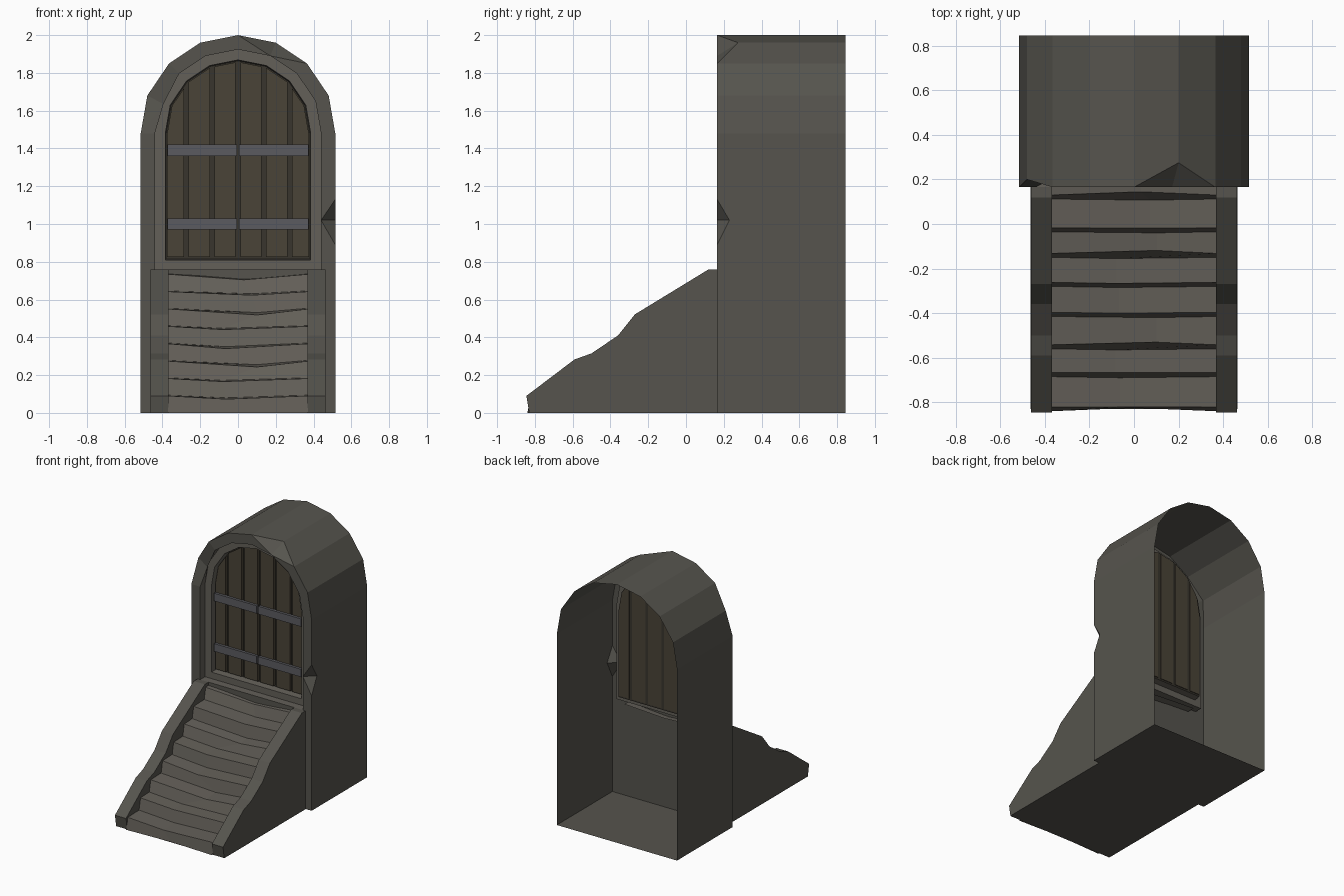
import bpy, random

if "Cube" in bpy.data.objects:
    bpy.data.objects.remove(bpy.data.objects["Cube"])
random.seed(4)


def material(name, c):
    m = bpy.data.materials.new(name)
    m.diffuse_color = (*c, 1)
    m.use_nodes = True
    m.node_tree.nodes["Principled BSDF"].inputs["Base Color"].default_value = m.diffuse_color
    return m


STONE = material("stone", (0.092, 0.088, 0.075))
TRIM = material("worn_stone", (0.125, 0.115, 0.098))
WOOD = material("wood", (0.068, 0.056, 0.038))
DARK = material("dark_gap", (0.04, 0.035, 0.026))
IRON = material("iron", (0.105, 0.105, 0.115))

HALF = [(0.515, 0), (0.48, 0.2), (0.365, 0.37), (0.2, 0.48), (0, 0.52)]


def arch(r, y, bottom, side=()):
    """Arch outline from bottom right over the top to bottom left."""
    s = r / 0.515
    curve = [(x * s, 1.48 + z * s) for x, z in HALF]
    right = [(r, bottom)] + [(r, z) for z in side] + curve
    left = [(-x, z) for x, z in curve[-2::-1]] + [(-r, bottom)]
    return [[x, y, z] for x, z in right + left]


def make(name, verts, faces, mat):
    me = bpy.data.meshes.new(name)
    me.from_pydata(verts, [], faces)
    me.materials.append(mat)
    ob = bpy.data.objects.new(name, me)
    bpy.context.collection.objects.link(ob)
    return ob


def loft(name, rings, mat, closed=False, split=()):
    """Bridge equal rings; quads touching a chipped index are split around it."""
    n = len(rings[0])
    faces = []
    for k in range(len(rings) - 1):
        for i in range(n if closed else n - 1):
            j = (i + 1) % n
            a, b, c, d = k * n + i, k * n + j, k * n + n + j, k * n + n + i
            if j in split:
                faces += [(a, b, c), (a, c, d)]
            elif i in split:
                faces += [(a, b, d), (b, c, d)]
            else:
                faces.append((a, b, c, d))
    return make(name, [v for r in rings for v in r], faces, mat)


def prism(name, outline, lo, hi, axis, mat):
    """Extrude a 2D outline along axis 0 (x) or 1 (y)."""
    n = len(outline)
    put = (lambda p, t: (t, *p)) if axis == 0 else (lambda p, t: (p[0], t, p[1]))
    verts = [put(p, lo) for p in outline] + [put(p, hi) for p in outline]
    faces = [tuple(range(n)), tuple(range(2 * n - 1, n - 1, -1))]
    faces += [(i, i + n, (i + 1) % n + n, (i + 1) % n) for i in range(n)]
    return make(name, verts, faces, mat)


# Open-backed arch shell and front frame, with three chipped corners
side = (0.89, 1.02, 1.13)
back = arch(0.515, 0.845, 0, side)
front = arch(0.515, 0.165, 0, side)
inner = arch(0.44, 0.165, 0, side)
front[2][1] = 0.23
front[7][1] = 0.275
front[11][1] = 0.20
inner[11] = [-0.395, 0.19, 1.635]
loft("arch_shell", [back, front], STONE)
loft("arch_front", [front, inner], STONE, split=(2, 7, 11))

# Stepped inner trim around the doorway, including the sill
lip = arch(0.44, 0.165, 0.76)
lip[-3] = list(inner[11])
loft("door_trim", [lip, arch(0.44, 0.225, 0.76), arch(0.385, 0.225, 0.81),
                   arch(0.38, 0.28, 0.815)], TRIM, closed=True)

# Wall below the door and the floor
make("lower_wall", [(-0.44, 0.165, 0), (0.44, 0.165, 0), (0.44, 0.165, 0.76), (-0.44, 0.165, 0.76)],
     [(0, 1, 2, 3)], STONE)
make("floor", [(-0.515, 0.165, 0), (0.515, 0.165, 0), (0.515, 0.845, 0), (-0.515, 0.845, 0),
               (-0.465, -0.83, 0), (0.465, -0.83, 0), (0.465, 0.165, 0), (-0.465, 0.165, 0)],
     [(3, 2, 1, 0), (7, 6, 5, 4)], STONE)

# Door backing and planks that follow the arch
back_panel = arch(0.382, 0.28, 0.812)
make("door_backing", back_panel, [tuple(range(len(back_panel)))], DARK)
s = 0.375 / 0.515
top = sorted((x * s, 1.48 + z * s) for x, z in HALF)


def top_at(x):
    x = abs(x)
    for (x0, z0), (x1, z1) in zip(top, top[1:]):
        if x <= x1:
            return z0 + (z1 - z0) * (x - x0) / (x1 - x0)
    return top[-1][1]


edges = [-0.387, -0.275, -0.137, 0, 0.137, 0.275, 0.387]
for a, b in zip(edges, edges[1:]):
    a, b = a + 0.012, b - 0.012
    mids = sorted([x for x, _ in top if a < x < b] + [-x for x, _ in top if a < -x < b], reverse=True)
    line = [(a, 0.825), (b, 0.825)] + [(x, top_at(x)) for x in [b] + mids + [a]]
    prism("door_plank", line, 0.258, 0.285, 1, WOOD)

# Iron straps, one pair per height
for z in (0.97, 1.36):
    for sgn in (-1, 1):
        x0, x1 = sorted((sgn * 0.006, sgn * 0.372))
        prism("iron_strap", [(x0, z), (x1, z), (x1, z + 0.06), (x0, z + 0.06)], 0.238, 0.262, 1, IRON)

# Worn steps: each edge dips near the middle
ys = [-0.84, -0.685, -0.56, -0.415, -0.28, -0.15, -0.035, 0.112]
rows = [[(-0.37, ys[0], 0), (0, ys[0] + 0.015, 0), (0.37, ys[0], 0)]]
mid, dip, z = 0, 0.03, 0.09
for i, y in enumerate(ys):
    top_z = 0.09 + i * 0.092
    mid, dip = random.uniform(-0.12, 0.12), random.uniform(0.015, 0.035)
    shift = random.uniform(-0.015, 0.015)
    rows.append([(-0.37, y + 0.018, top_z), (mid, y + 0.022 + shift, top_z - dip), (0.37, y + 0.018, top_z)])
    y2 = ys[i + 1] if i < 7 else 0.225
    rows.append([(-0.37, y2, top_z + 0.004), (mid, y2 - 0.005, top_z - dip * 0.6), (0.37, y2, top_z + 0.004)])
loft("steps", rows, TRIM)

# Side rails with a worn top edge
profile = [(-0.83, 0), (-0.845, 0.09), (-0.59, 0.283), (-0.5, 0.315), (-0.36, 0.41),
           (-0.27, 0.522), (0.12, 0.76), (0.165, 0.76), (0.165, 0)]
for sgn in (-1, 1):
    lo, hi = sorted((sgn * 0.368, sgn * 0.463))
    prism("stair_rail", profile, lo, hi, 0, STONE)
